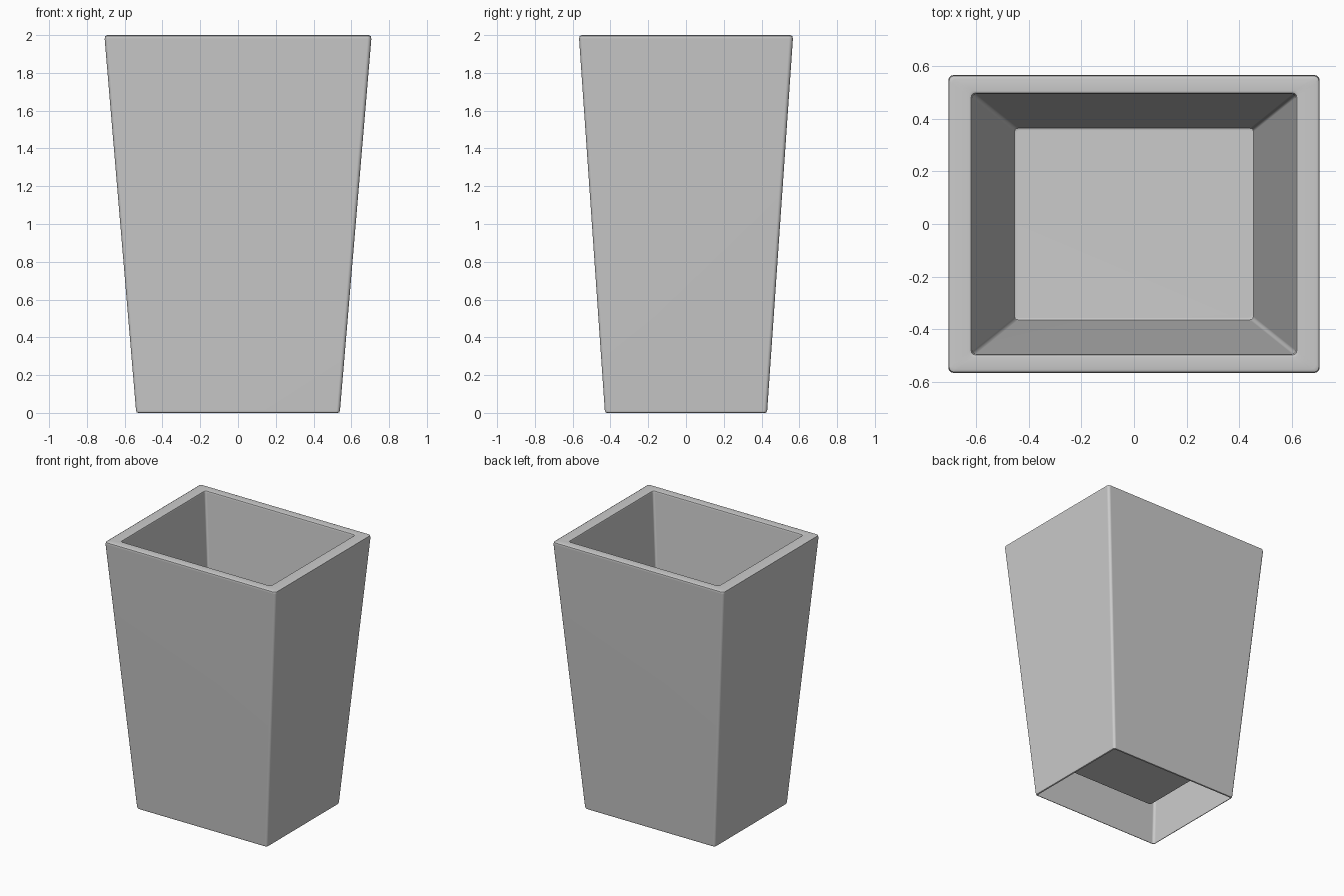
import bpy, bmesh, math

if "Cube" in bpy.data.objects:
    bpy.data.objects.remove(bpy.data.objects["Cube"])

def ring(bm, hx, hy, z, r, steps=3):
    """Rounded rectangle loop of vertices, counter-clockwise from above."""
    verts = []
    for i, (sx, sy) in enumerate([(1, 1), (-1, 1), (-1, -1), (1, -1)]):
        for k in range(steps + 1):
            a = math.pi / 2 * (i + k / steps)
            verts.append(bm.verts.new((sx * (hx - r) + r * math.cos(a),
                                       sy * (hy - r) + r * math.sin(a), z)))
    return verts

# Section from the open underside, up the outer wall, over the rim, down to the floor
section = [
    (0.528, 0.418, 0.0, 0.012),
    (0.536, 0.426, 0.003, 0.016),
    (0.540, 0.430, 0.014, 0.018),
    (0.706, 0.566, 1.980, 0.020),
    (0.703, 0.563, 1.994, 0.020),
    (0.692, 0.552, 2.0, 0.018),
    (0.628, 0.507, 2.0, 0.018),
    (0.619, 0.498, 1.996, 0.016),
    (0.615, 0.494, 1.985, 0.014),
    (0.457, 0.367, 0.275, 0.014),
    (0.454, 0.364, 0.266, 0.013),
    (0.446, 0.356, 0.262, 0.012),
]

bm = bmesh.new()
rings = [ring(bm, *s) for s in section]
for lo, hi in zip(rings, rings[1:]):
    n = len(lo)
    for i in range(n):
        j = (i + 1) % n
        bm.faces.new((lo[i], lo[j], hi[j], hi[i]))
bm.faces.new(rings[-1])  # raised inner floor, also seen from below

mesh = bpy.data.meshes.new("planter")
bm.to_mesh(mesh)
bm.free()
planter = bpy.data.objects.new("planter", mesh)
bpy.context.collection.objects.link(planter)

# Smooth the small roundings, keep flat walls crisp
bpy.context.view_layer.objects.active = planter
planter.select_set(True)
bpy.ops.object.shade_smooth_by_angle(angle=math.radians(35))
planter.modifiers.new("weighted_normals", 'WEIGHTED_NORMAL').keep_sharp = True
